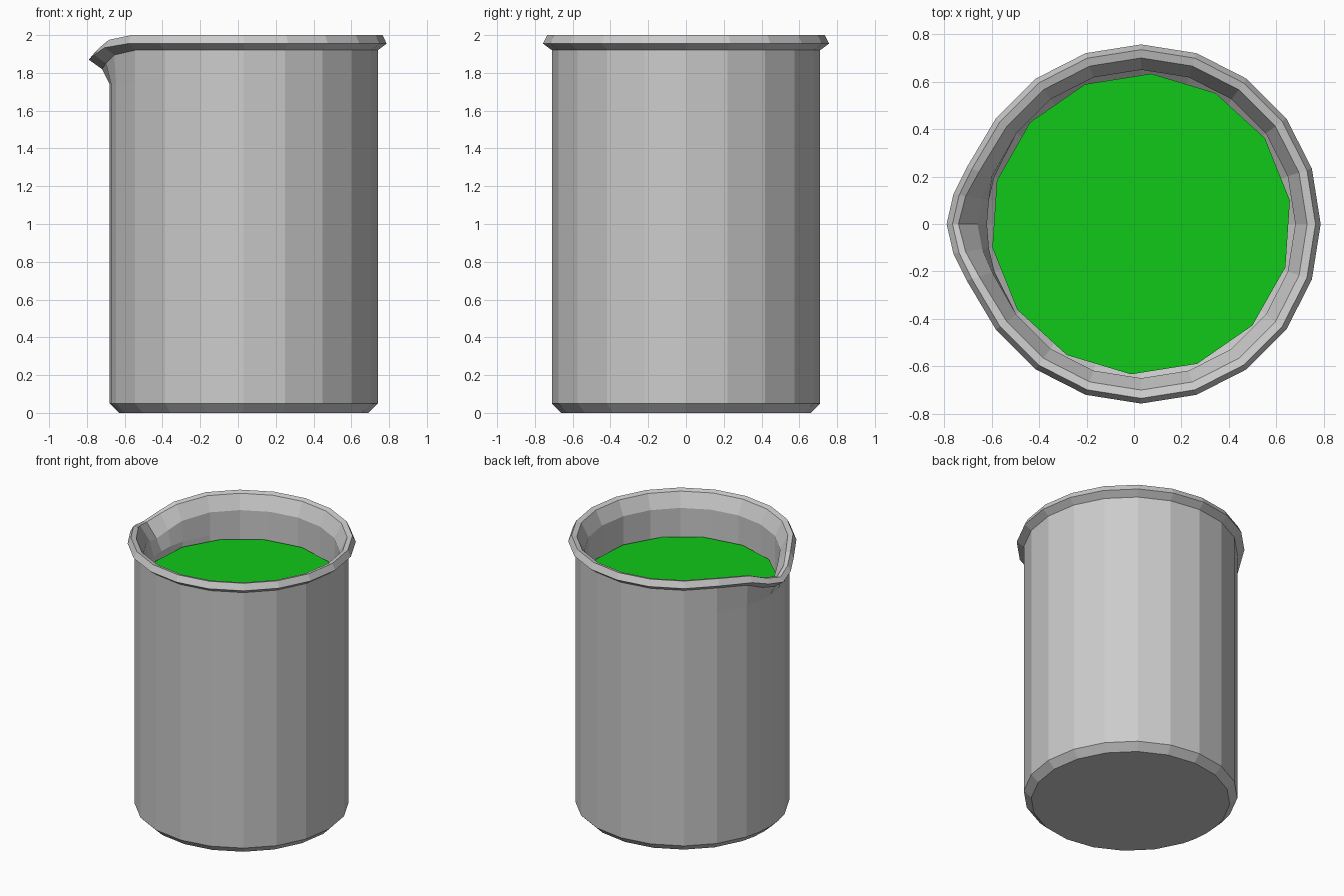
import bpy, bmesh
from math import sin, cos, radians

if "Cube" in bpy.data.objects:
    bpy.data.objects.remove(bpy.data.objects["Cube"])

CX = 0.03  # body axis sits right of centre because of the spout


def revolve(name, profile, angles, weight):
    """Closed revolved solid. Profile rows: radius, z, spout push out, spout drop."""
    bm = bmesh.new()
    rings = []
    for r, z, dr, dz in profile:
        ring = []
        for a in angles:
            w = weight(a)
            rad = r + dr * w
            t = radians(a)
            ring.append(bm.verts.new((CX + rad * cos(t), rad * sin(t), z - dz * w)))
        rings.append(ring)
    n = len(angles)
    for lo, hi in zip(rings, rings[1:]):
        for i in range(n):
            j = (i + 1) % n
            bm.faces.new((lo[i], lo[j], hi[j], hi[i]))
    bm.faces.new(rings[0][::-1])
    bm.faces.new(rings[-1])
    bmesh.ops.recalc_face_normals(bm, faces=bm.faces[:])
    mesh = bpy.data.meshes.new(name)
    bm.to_mesh(mesh)
    bm.free()
    obj = bpy.data.objects.new(name, mesh)
    bpy.context.collection.objects.link(obj)
    return obj


# Spout strength by angle from the -x direction
def spout(a):
    return {0: 1.0, 9: 0.7, 18: 0.25}.get(abs(a - 180), 0.0)


# Beaker: outside wall, rolled rim, inside wall, floor
beaker_profile = [
    (0.66, 0.00, 0, 0),
    (0.71, 0.05, 0, 0),
    (0.71, 1.74, 0, 0),
    (0.71, 1.92, 0.04, 0.10),
    (0.757, 1.955, 0.063, 0.085),
    (0.735, 2.00, 0.06, 0.10),
    (0.70, 1.99, 0.07, 0.09),
    (0.65, 1.89, 0.04, 0.09),
    (0.65, 1.72, 0, 0),
    (0.65, 0.10, 0, 0),
    (0.61, 0.06, 0, 0),
]
beaker_angles = sorted([18 * i for i in range(20)] + [171, 189])
revolve("beaker", beaker_profile, beaker_angles, spout)

# Liquid: low-sided solid filling the inside
liquid_profile = [
    (0.60, 0.07, 0, 0),
    (0.635, 0.11, 0, 0),
    (0.635, 1.69, 0, 0),
]
liquid = revolve("liquid", liquid_profile, [9 + 360 / 14 * i for i in range(14)], lambda a: 0)
green = bpy.data.materials.new("green_liquid")
green.diffuse_color = (0.005, 0.58, 0.01, 1)
green.use_nodes = True
green.node_tree.nodes["Principled BSDF"].inputs["Base Color"].default_value = green.diffuse_color
liquid.data.materials.append(green)
